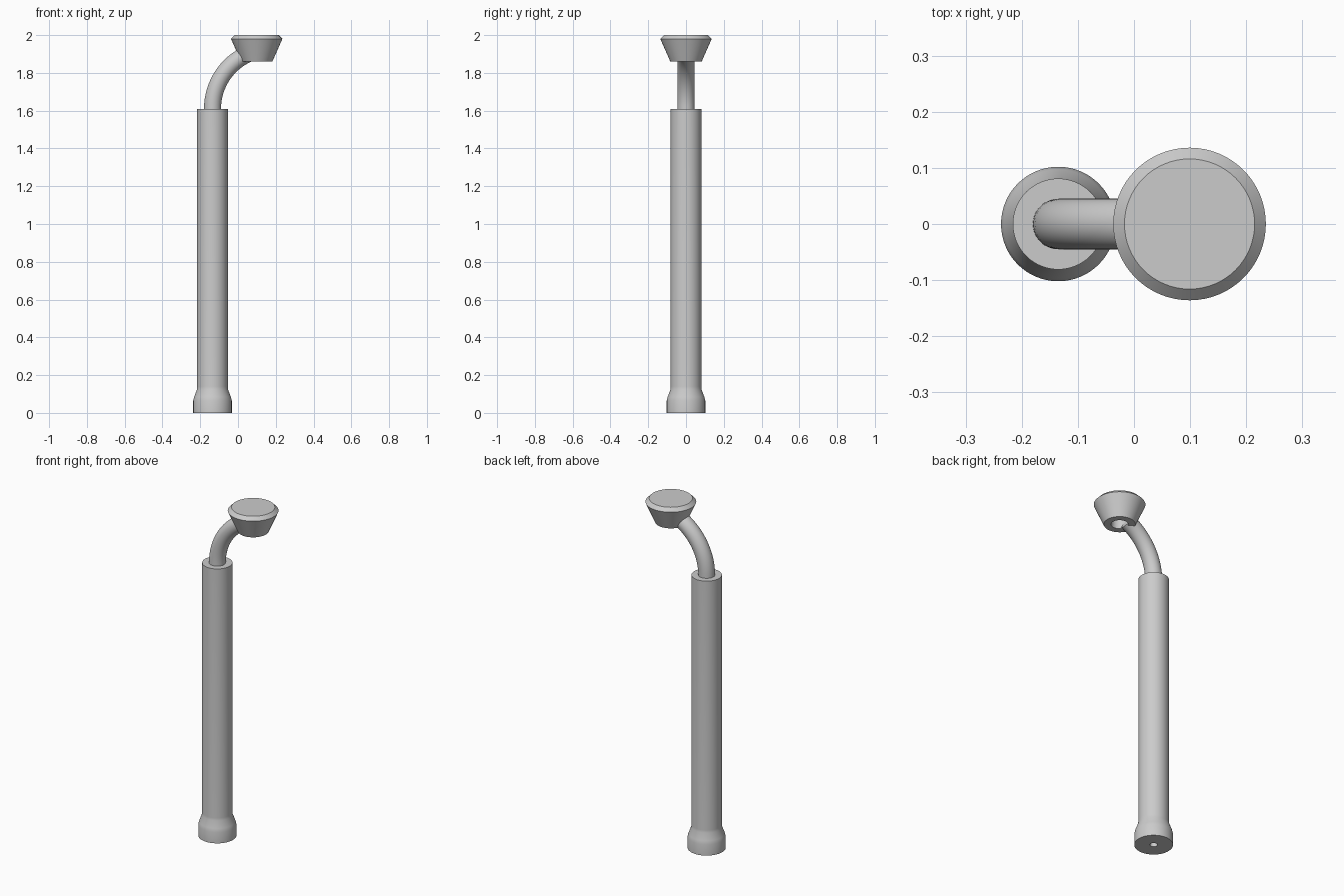
import bpy
import math

old = bpy.data.objects.get("Cube")
if old:
    bpy.data.objects.remove(old, do_unlink=True)

SIDES = 64
POST_X, HEAD_X, POST_TOP = -0.135, 0.099, 1.61

grey = bpy.data.materials.new("plain_grey")
grey.use_nodes = True
grey.diffuse_color = (0.6, 0.6, 0.6, 1)
grey.node_tree.nodes["Principled BSDF"].inputs["Base Color"].default_value = (0.6, 0.6, 0.6, 1)


def add_part(name, verts, faces):
    mesh = bpy.data.meshes.new(name)
    mesh.from_pydata(verts, [], faces)
    mesh.materials.append(grey)
    obj = bpy.data.objects.new(name, mesh)
    bpy.context.collection.objects.link(obj)
    bpy.ops.object.select_all(action="DESELECT")
    obj.select_set(True)
    bpy.context.view_layer.objects.active = obj
    bpy.ops.object.shade_smooth_by_angle(angle=math.radians(30))
    return obj


def skin(name, rings):
    """Bridge a list of equal rings and cap both ends."""
    n = len(rings[0])
    verts = [v for ring in rings for v in ring]
    faces = [(r * n + i, r * n + (i + 1) % n, (r + 1) * n + (i + 1) % n, (r + 1) * n + i)
             for r in range(len(rings) - 1) for i in range(n)]
    faces.append(tuple(reversed(range(n))))
    faces.append(tuple(range(len(verts) - n, len(verts))))
    return add_part(name, verts, faces)


def lathe(name, x, profile):
    angles = [2 * math.pi * i / SIDES for i in range(SIDES)]
    return skin(name, [[(x + r * math.cos(a), r * math.sin(a), z) for a in angles]
                       for r, z in profile])


# Post with flared foot and a narrow bore in its underside
lathe("post", POST_X, [(0.02, 0.3), (0.02, 0), (0.102, 0), (0.102, 0.065),
                       (0.097, 0.085), (0.082, 0.125), (0.081, 0.14), (0.081, POST_TOP)])

# Conical head with chamfered rim and a recess underneath
lathe("head", HEAD_X, [(0.045, 1.93), (0.045, 1.86), (0.083, 1.86),
                       (0.136, 1.98), (0.116, 2.0)])

# Bent neck sweeping from the post into the head
BEND, RADIUS, STEPS = 0.32, 0.045, 16
rings = []
for s in range(STEPS + 1):
    t = math.radians(65) * s / STEPS
    ring = []
    for i in range(SIDES):
        a = 2 * math.pi * i / SIDES
        d = BEND - RADIUS * math.cos(a)
        ring.append((POST_X + BEND - d * math.cos(t), RADIUS * math.sin(a),
                     POST_TOP + d * math.sin(t)))
    rings.append(ring)
skin("neck", rings)
